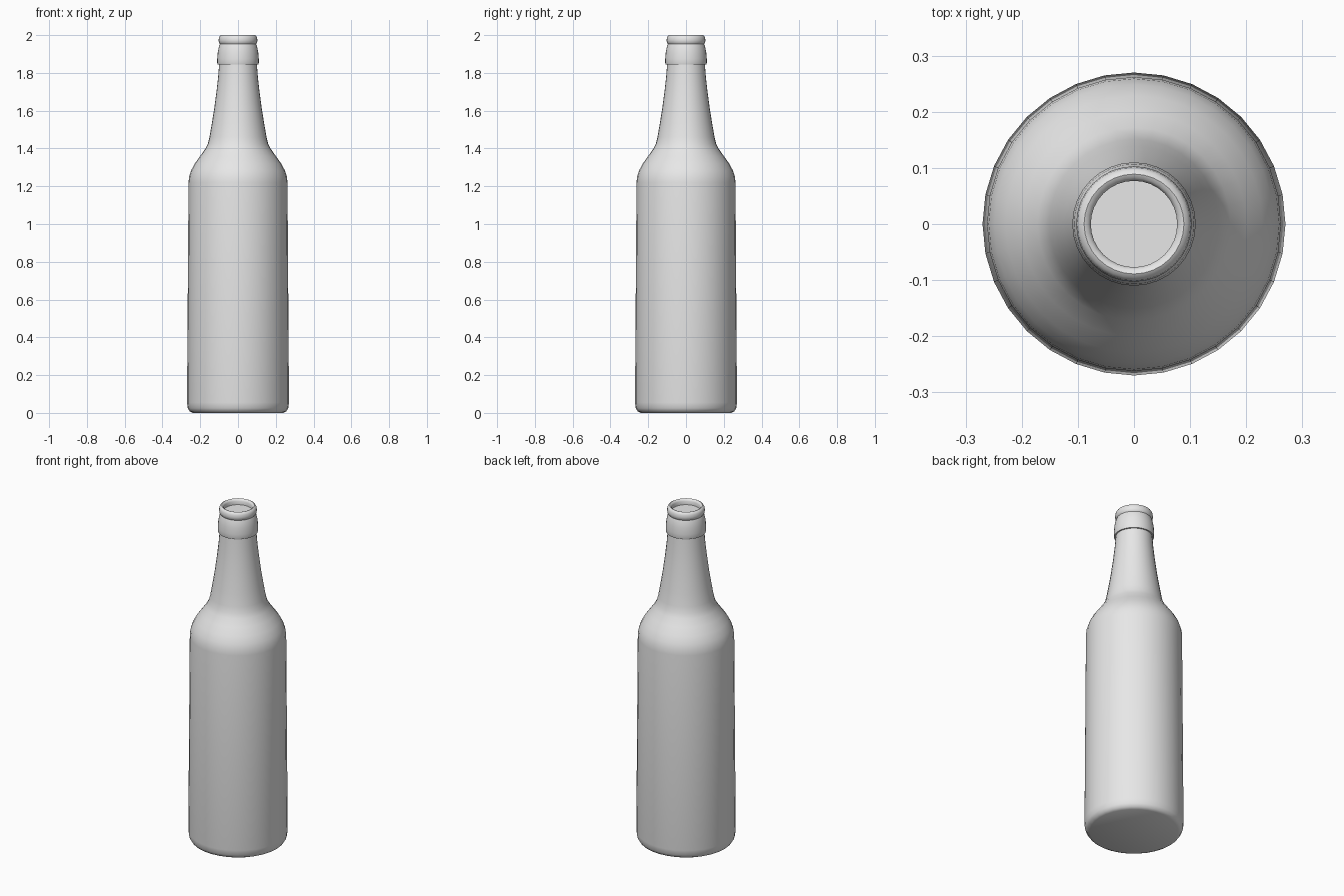
import bpy, bmesh, math

cube = bpy.data.objects.get("Cube")
if cube:
    bpy.data.objects.remove(cube, do_unlink=True)

SIDES = 32

# Material: plain pale glass
glass = bpy.data.materials.new("pale_grey")
glass.use_nodes = True
colour = (0.8, 0.8, 0.8, 1)
glass.diffuse_color = colour
glass.node_tree.nodes["Principled BSDF"].inputs["Base Color"].default_value = colour

# Profile sections as (radius, height), from the base centre up to the mouth
base = [(0, 0), (0.24, 0), (0.256, 0.008), (0.266, 0.025), (0.27, 0.055)]
shoulder = [(0.262, 1.22), (0.259, 1.25), (0.249, 1.282), (0.229, 1.32),
            (0.2, 1.36), (0.172, 1.4), (0.16, 1.425)]
neck = [(0.151, 1.46), (0.139, 1.53), (0.126, 1.61), (0.114, 1.7),
        (0.105, 1.78), (0.1, 1.845)]
collar = [(0.108, 1.845), (0.11, 1.853), (0.11, 1.875), (0.107, 1.91),
          (0.101, 1.94), (0.096, 1.953)]
lip = [(0.101, 1.96), (0.103, 1.972), (0.101, 1.987), (0.096, 1.996),
       (0.089, 2.0), (0.082, 1.997), (0.077, 1.988)]
mouth = [(0.077, 1.967), (0, 1.967)]
profile = base + shoulder + neck + collar + lip + mouth

# Bottle: spin the profile around the upright axis
bm = bmesh.new()
points = [bm.verts.new((r, 0, z)) for r, z in profile]
edges = [bm.edges.new(pair) for pair in zip(points, points[1:])]
bmesh.ops.spin(bm, geom=points + edges, cent=(0, 0, 0), axis=(0, 0, 1),
               angle=math.tau, steps=SIDES, use_duplicate=False)
bmesh.ops.remove_doubles(bm, verts=bm.verts[:], dist=0.0005)
bmesh.ops.recalc_face_normals(bm, faces=bm.faces[:])

mesh = bpy.data.meshes.new("bottle")
bm.to_mesh(mesh)
bm.free()
mesh.materials.append(glass)
bottle = bpy.data.objects.new("bottle", mesh)
bpy.context.collection.objects.link(bottle)

# Smooth shading with crisp collar and mouth edges
bpy.ops.object.select_all(action="DESELECT")
bottle.select_set(True)
bpy.context.view_layer.objects.active = bottle
bpy.ops.object.shade_smooth_by_angle(angle=math.radians(40))
